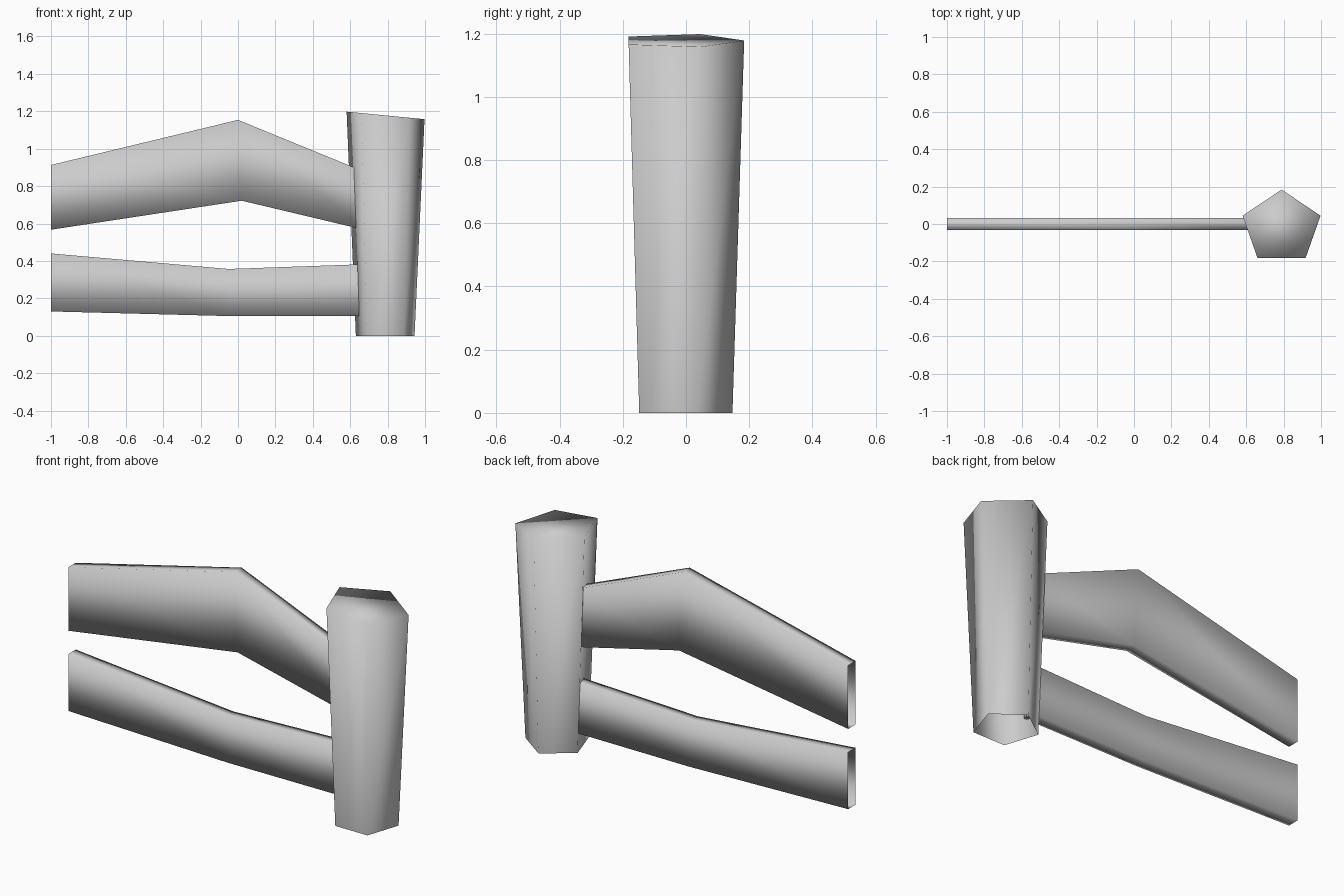
import bpy, bmesh, math

if "Cube" in bpy.data.objects:
    bpy.data.objects.remove(bpy.data.objects["Cube"])

grey = bpy.data.materials.new("plain grey")
grey.diffuse_color = (0.6, 0.6, 0.6, 1)
grey.use_nodes = True
grey.node_tree.nodes["Principled BSDF"].inputs["Base Color"].default_value = grey.diffuse_color


def loft(name, rings, cap_end=False):
    """Skin a smooth tube through equal-sized rings, open unless capped."""
    bm = bmesh.new()
    loops = [[bm.verts.new(p) for p in ring] for ring in rings]
    n = len(loops[0])
    for a, b in zip(loops, loops[1:]):
        for i in range(n):
            j = (i + 1) % n
            bm.faces.new((a[i], a[j], b[j], b[i]))
    if cap_end:
        bm.faces.new(loops[-1])
    for f in bm.faces:
        f.smooth = True
    mesh = bpy.data.meshes.new(name)
    bm.to_mesh(mesh)
    bm.free()
    mesh.materials.append(grey)
    obj = bpy.data.objects.new(name, mesh)
    bpy.context.collection.objects.link(obj)
    return obj


def pentagon(cx, cy, rx, ry, z, slope=0.0):
    """Five-sided ring pointing to the back, tilted along x."""
    ring = []
    for i in range(5):
        a = math.radians(90 + 72 * i)
        dx = rx * math.cos(a)
        ring.append((cx + dx, cy + ry * math.sin(a), z + slope * dx))
    return ring


def rail(name, stations, half=0.032):
    """Flat board; each station is (bottom x, bottom z, top x, top z)."""
    loft(name, [[(bx, -half, bz), (bx, half, bz), (tx, half, tz), (tx, -half, tz)]
                for bx, bz, tx, tz in stations])


# Tapered five-sided post with a slanted top and an open underside
loft("post", [pentagon(0.787, -0.016, 0.165, 0.163, 0),
              pentagon(0.789, -0.018, 0.219, 0.202, 1.178, -0.097)], cap_end=True)

# Two bent boards, running into the post
rail("upper_rail", [(-1, 0.567, -1, 0.913), (0.02, 0.722, 0, 1.154), (0.66, 0.57, 0.65, 0.888)])
rail("lower_rail", [(-1, 0.13, -1, 0.44), (-0.04, 0.105, -0.05, 0.357), (0.665, 0.107, 0.66, 0.382)])
